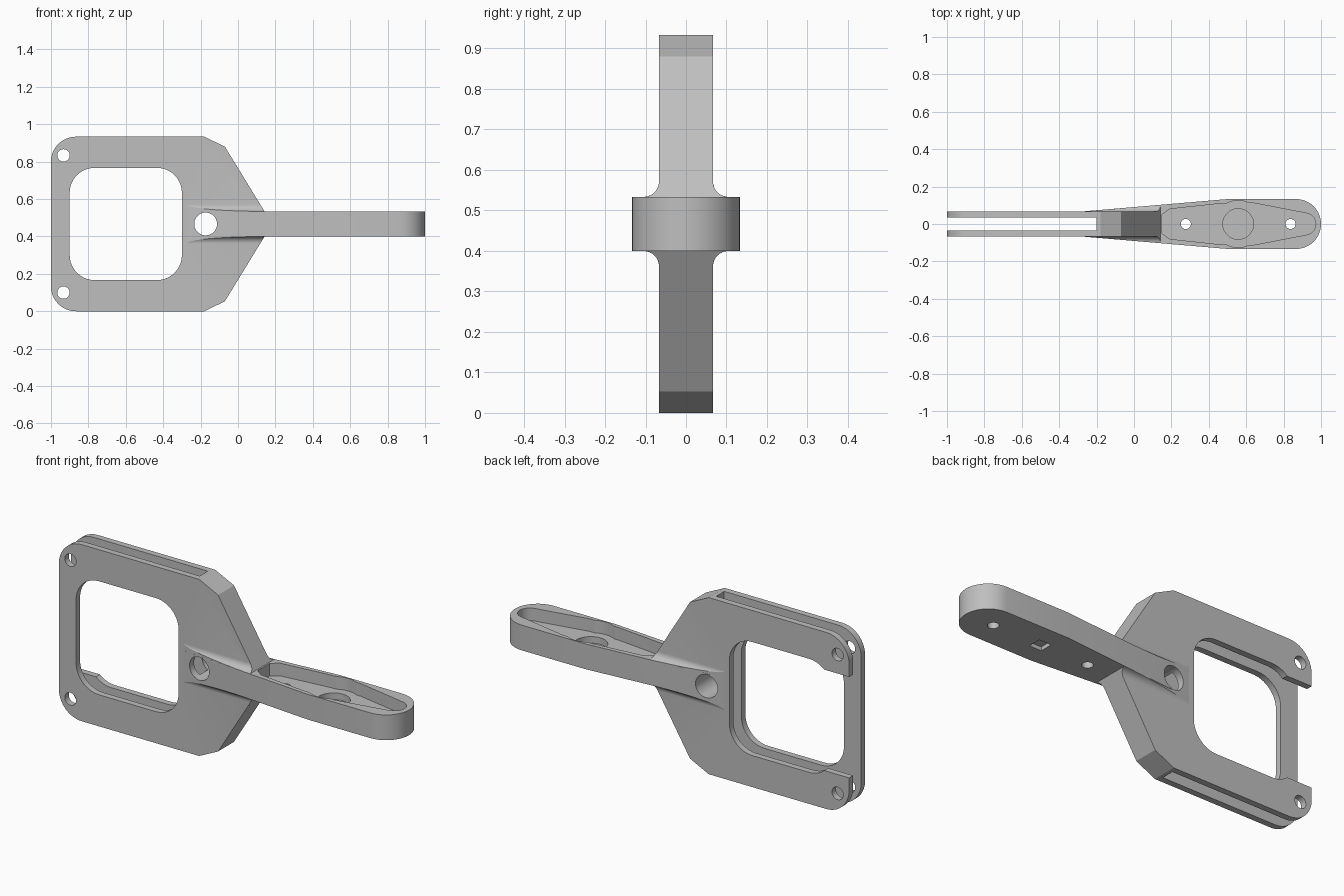
import bpy, bmesh, math

if "Cube" in bpy.data.objects:
    bpy.data.objects.remove(bpy.data.objects["Cube"])

MID = 0.4667      # height of the arm's centre line
HALF = 0.0667     # half thickness of the frame and half height of the arm

grey = bpy.data.materials.new("grey_plastic")
grey.diffuse_color = (0.52, 0.52, 0.52, 1)
grey.use_nodes = True
grey.node_tree.nodes["Principled BSDF"].inputs["Base Color"].default_value = grey.diffuse_color


def arc(cx, cy, r, a0, a1, n=10):
    """Points on an arc, angles in degrees."""
    return [(cx + r * math.cos(math.radians(a0 + (a1 - a0) * i / n)),
             cy + r * math.sin(math.radians(a0 + (a1 - a0) * i / n))) for i in range(n + 1)]


def circle(cx, cy, r, n=40):
    return arc(cx, cy, r, 0, 360, n)[:-1]


def solid(name, rings):
    """Closed solid skinned through matching rings of points."""
    bm = bmesh.new()
    loops = [[bm.verts.new(p) for p in ring] for ring in rings]
    for a, b in zip(loops, loops[1:]):
        for i in range(len(a)):
            j = (i + 1) % len(a)
            bm.faces.new((a[i], a[j], b[j], b[i]))
    bm.faces.new(loops[0])
    bm.faces.new(loops[-1])
    bmesh.ops.recalc_face_normals(bm, faces=bm.faces)
    me = bpy.data.meshes.new(name)
    bm.to_mesh(me)
    bm.free()
    me.materials.append(grey)
    ob = bpy.data.objects.new(name, me)
    bpy.context.collection.objects.link(ob)
    return ob


def prism_y(name, pts, y0, y1):
    return solid(name, [[(x, y, z) for x, z in pts] for y in (y0, y1)])


def prism_z(name, pts, z0, z1):
    return solid(name, [[(x, y, z) for x, y in pts] for z in (z0, z1)])


def rect(x0, x1, y0, y1):
    return [(x0, y0), (x1, y0), (x1, y1), (x0, y1)]


def combine(target, other, operation):
    """Boolean the other solid into the target and discard it."""
    mod = target.modifiers.new("cut", 'BOOLEAN')
    mod.operation = operation
    mod.solver = 'EXACT'
    mod.object = other
    bpy.context.view_layer.objects.active = target
    bpy.ops.object.modifier_apply(modifier=mod.name)
    bpy.data.objects.remove(other)


# frame outline: rounded left corners, tapering right side
right_top = [(0.142, MID + HALF), (-0.07, 0.88), (-0.18, 0.9333)]
outline = (arc(-0.867, 0.8, 0.1333, 90, 180) + arc(-0.867, 0.1333, 0.1333, 180, 270)
           + [(x, 0.9333 - z) for x, z in reversed(right_top)] + right_top)
body = prism_y("frame_with_arm", outline, -HALF, HALF)


# filleted root where the arm flares out of the frame
def half_width(x):
    return HALF + (x + 0.28) * 0.0666 / 0.78


def root_section(x, r=0.038, n=8):
    p = half_width(x) - HALF - 0.0003
    quarter = []
    for i in range(n + 1):
        d = p * (i / n) ** 2
        quarter.append((HALF + d, HALF + r - math.sqrt(r * r - (r - d) ** 2)))
    ring = (quarter + [(y, -z) for y, z in reversed(quarter)]
            + [(-y, -z) for y, z in quarter] + [(-y, z) for y, z in reversed(quarter)])
    return [(x, y, MID + z) for y, z in ring]


root = solid("arm_root", [root_section(-0.27 + 0.43 * i / 12) for i in range(13)])
combine(root, prism_y("root_limit", outline, -0.3, 0.3), 'INTERSECT')
combine(body, root, 'UNION')

# arm with rounded tip
arm_pts = ([(-0.27, -half_width(-0.27)), (0.5, -0.1333)] + arc(0.8667, 0, 0.1333, -90, 90, 24)
           + [(0.5, 0.1333), (-0.27, half_width(-0.27))])
combine(body, prism_z("arm", arm_pts, MID - HALF, MID + HALF), 'UNION')

# window through the frame
w0, w1, b0, b1, r = -0.9, -0.3, 0.1667, 0.7667, 0.1333
window = (arc(w1 - r, b1 - r, r, 0, 90) + arc(w0 + r, b1 - r, r, 90, 180)
          + arc(w0 + r, b0 + r, r, 180, 270) + arc(w1 - r, b0 + r, r, 270, 360))
combine(body, prism_y("window", window, -0.3, 0.3), 'DIFFERENCE')

# slot splitting the frame into two plates, and gap in the rear plate's left bar
combine(body, prism_y("slot", rect(-1.2, -0.2, -0.2, 1.2), -0.0335, 0.0335), 'DIFFERENCE')
combine(body, prism_y("rear_gap", rect(-1.2, -0.82, 0.2, 0.7333), 0.0, 0.3), 'DIFFERENCE')

# cross holes through the frame
for x, z, rad in ((-0.933, 0.8333, 0.033), (-0.933, 0.1, 0.033), (-0.173, MID, 0.061)):
    combine(body, prism_y("cross_hole", circle(x, z, rad), -0.3, 0.3), 'DIFFERENCE')

# tapered pocket in the arm's top, with a round bulge and a deeper round seat
edge = [(0.64, 0.112), (0.47, 0.11), (0.19, 0.08), (0.15, 0.05)]
pocket = ([(x, -y) for x, y in reversed(edge)] + arc(0.914, 0, 0.058, -80, 80, 16) + edge)
floor = MID
combine(body, prism_z("pocket", pocket, floor, 0.7), 'DIFFERENCE')
combine(body, prism_z("bulge", circle(0.557, 0, 0.126), floor, 0.7), 'DIFFERENCE')
combine(body, prism_z("seat", circle(0.557, 0, 0.082), floor - 0.035, 0.7), 'DIFFERENCE')

# screw holes, and a small blind square socket underneath
for x in (0.277, 0.837):
    combine(body, prism_z("screw_hole", circle(x, 0, 0.027, 24), 0.2, 0.7), 'DIFFERENCE')
combine(body, prism_z("socket", rect(0.522, 0.592, -0.035, 0.035), 0.3, 0.42), 'DIFFERENCE')

# smooth rounded faces, keep edges crisp
bpy.ops.object.select_all(action='DESELECT')
body.select_set(True)
bpy.context.view_layer.objects.active = body
bpy.ops.object.shade_smooth_by_angle(angle=math.radians(20))
